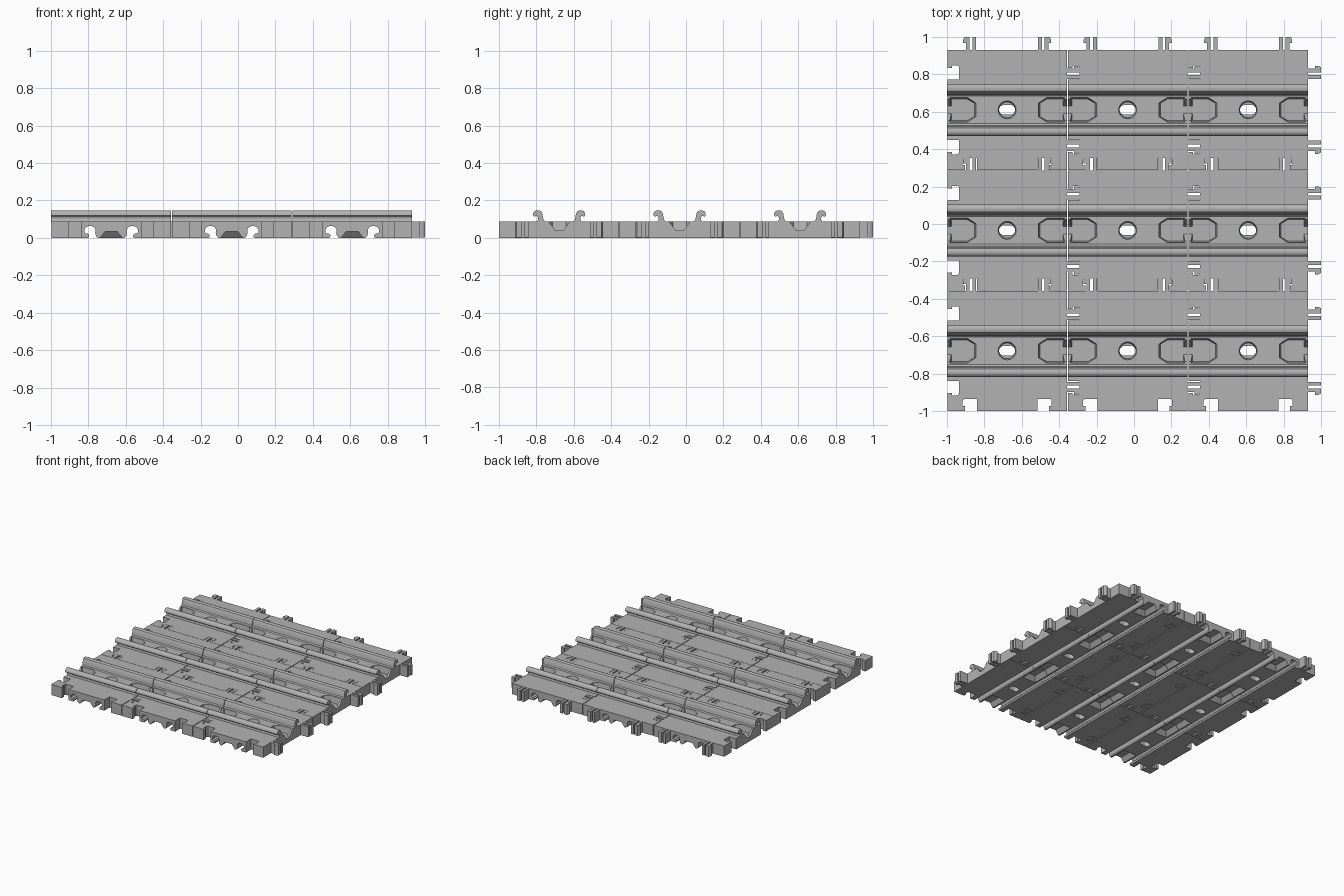
import bpy, bmesh, math

if "Cube" in bpy.data.objects:
    bpy.data.objects.remove(bpy.data.objects["Cube"])

PITCH, H, TOP = 0.644, 0.088, 0.147   # tile pitch, plate thickness, rail height
E = PITCH / 2                         # distance from tile centre to edge

grey = bpy.data.materials.new("plain grey")
grey.diffuse_color = (0.45, 0.45, 0.45, 1)
grey.use_nodes = True
grey.node_tree.nodes["Principled BSDF"].inputs["Base Color"].default_value = grey.diffuse_color


def loft(bm, a, b):
    """Closed solid between two matching loops of 3D points."""
    va, vb = [bm.verts.new(p) for p in a], [bm.verts.new(p) for p in b]
    bm.faces.new(va)
    bm.faces.new(vb[::-1])
    n = len(va)
    for i in range(n):
        bm.faces.new((va[i], vb[i], vb[(i + 1) % n], va[(i + 1) % n]))


def prism(bm, pts, lo, hi, place):
    """Extrude a 2D outline; place maps (u, v, w) to a point."""
    loft(bm, [place(u, v, lo) for u, v in pts], [place(u, v, hi) for u, v in pts])


def finish(bm, name):
    bmesh.ops.recalc_face_normals(bm, faces=bm.faces)
    me = bpy.data.meshes.new(name)
    bm.to_mesh(me)
    bm.free()
    me.materials.append(grey)
    ob = bpy.data.objects.new(name, me)
    bpy.context.collection.objects.link(ob)
    return ob


def activate(ob):
    bpy.ops.object.select_all(action='DESELECT')
    ob.select_set(True)
    bpy.context.view_layer.objects.active = ob


# hooked rail section: (distance from tile centre, height)
HOOK = [(.074, .084), (.074, .088), (.083, .095), (.087, .112), (.090, .130),
        (.097, .142), (.108, .147), (.121, .147), (.132, .142), (.139, .131),
        (.139, .119), (.132, .113), (.125, .116), (.118, .116), (.113, .108),
        (.113, .096), (.118, .088), (.118, .084)]
# matching slot section for the underside, a little larger
SLOT = [(.070, -.01), (.072, .001), (.081, .010), (.085, .027), (.084, .045), (.091, .056),
        (.103, .062), (.123, .062), (.135, .057), (.143, .045), (.143, .029),
        (.134, .023), (.125, .023), (.117, .014), (.117, .007), (.121, .001), (.121, -.01)]
# clip prongs and the notch that receives them: (along edge, out from edge)
PRONG_A = [(-.028, -.012), (-.007, -.012), (-.007, .066), (-.028, .066)]
PRONG_B = [(.007, -.012), (.028, -.012), (.028, .036), (.042, .036),
           (.042, .053), (.034, .068), (.007, .068)]
NOTCH = [(-.031, -.01), (.031, -.01), (.031, .028), (.045, .028),
         (.045, .056), (.036, .066), (-.031, .066)]
CLIP = 0.193


def plate():
    bm = bmesh.new()
    gx, gy = E - .003, E - .0012
    prism(bm, [(-gx, -gy), (gx, -gy), (gx, gy), (-gx, gy)], 0, H, lambda u, v, w: (u, v, w))
    return finish(bm, "tile_plate")


def cutters():
    bm = bmesh.new()
    for s in (-1, 1):
        # underside hook slots
        prism(bm, SLOT, -.4, .4, lambda u, v, w: (s * u, w, v))
        # clip notches on the front and left edges
        prism(bm, NOTCH, -.02, .12, lambda u, v, w: (s * (CLIP + u), -E + v, w))
        prism(bm, NOTCH, -.02, .12, lambda u, v, w: (-E + v, s * (CLIP + u), w))
        # top pockets beside the left and right edges
        def outline(o):
            return [(.014 + o, -.067 + o), (.110, -.067 + o), (.157 - o, -.036),
                    (.157 - o, .036), (.110, .067 - o), (.014 + o, .067 - o)]
        loft(bm, [(s * (E - d), y, .037) for d, y in outline(.01)],
             [(s * (E - d), y, .10) for d, y in outline(0)])
        # tapered opening through each pocket's end wall
        prism(bm, [(-.020, .039), (.020, .039), (.064, .097), (-.064, .097)],
              E - .030, E + .02, lambda u, v, w: (s * w, u, v))
        # tapered underside pockets at the front and back edges
        loft(bm, [(x, s * (E - d), -.01) for x, d in
                  [(-.067, -.02), (.067, -.02), (.067, .155), (-.067, .155)]],
             [(x, s * (E - d), .035) for x, d in
              [(-.032, -.02), (.032, -.02), (.032, .115), (-.032, .115)]])
    # central mounting hole: round countersink over an elongated hole
    n = 24
    ring = [(math.cos(2 * math.pi * i / n), math.sin(2 * math.pi * i / n)) for i in range(n)]
    loft(bm, [(.042 * c, .042 * q, .062) for c, q in ring],
         [(.051 * c, .051 * q, .10) for c, q in ring])
    oval = [(.026 * c + (.017 if c > 0 else -.017), .026 * q) for c, q in ring]
    prism(bm, oval, -.02, .08, lambda u, v, w: (u, v, w))
    ob = finish(bm, "cutter")
    ob.hide_render = True
    return ob


def rails():
    bm = bmesh.new()
    for s in (-1, 1):
        prism(bm, HOOK, -E + .002, E - .002, lambda u, v, w: (w, s * u, v))
    return finish(bm, "hook_rails")


def clips():
    bm = bmesh.new()
    for s in (-1, 1):
        for pts in (PRONG_A, PRONG_B):
            prism(bm, pts, .001, H - .001, lambda u, v, w: (s * (CLIP + u), E + v, w))
            prism(bm, pts, .001, H - .001, lambda u, v, w: (E + v, s * (CLIP + u), w))
    return finish(bm, "edge_clips")


# cut one plate
base, cut = plate(), cutters()
mod = base.modifiers.new("cuts", 'BOOLEAN')
mod.operation, mod.object, mod.solver, mod.use_self = 'DIFFERENCE', cut, 'EXACT', True
activate(base)
bpy.ops.object.modifier_apply(modifier=mod.name)
bpy.data.objects.remove(cut)

# soften the rail curves
parts = [base, rails(), clips()]
activate(parts[1])
bpy.ops.object.shade_smooth_by_angle(angle=math.radians(35))

# repeat the tile in a three by three grid
for i in range(3):
    for j in range(3):
        for part in parts:
            ob = part if i == j == 0 else part.copy()
            if ob is not part:
                bpy.context.collection.objects.link(ob)
            ob.location = (-1 + E + PITCH * i, -1 + E + PITCH * j, 0)
